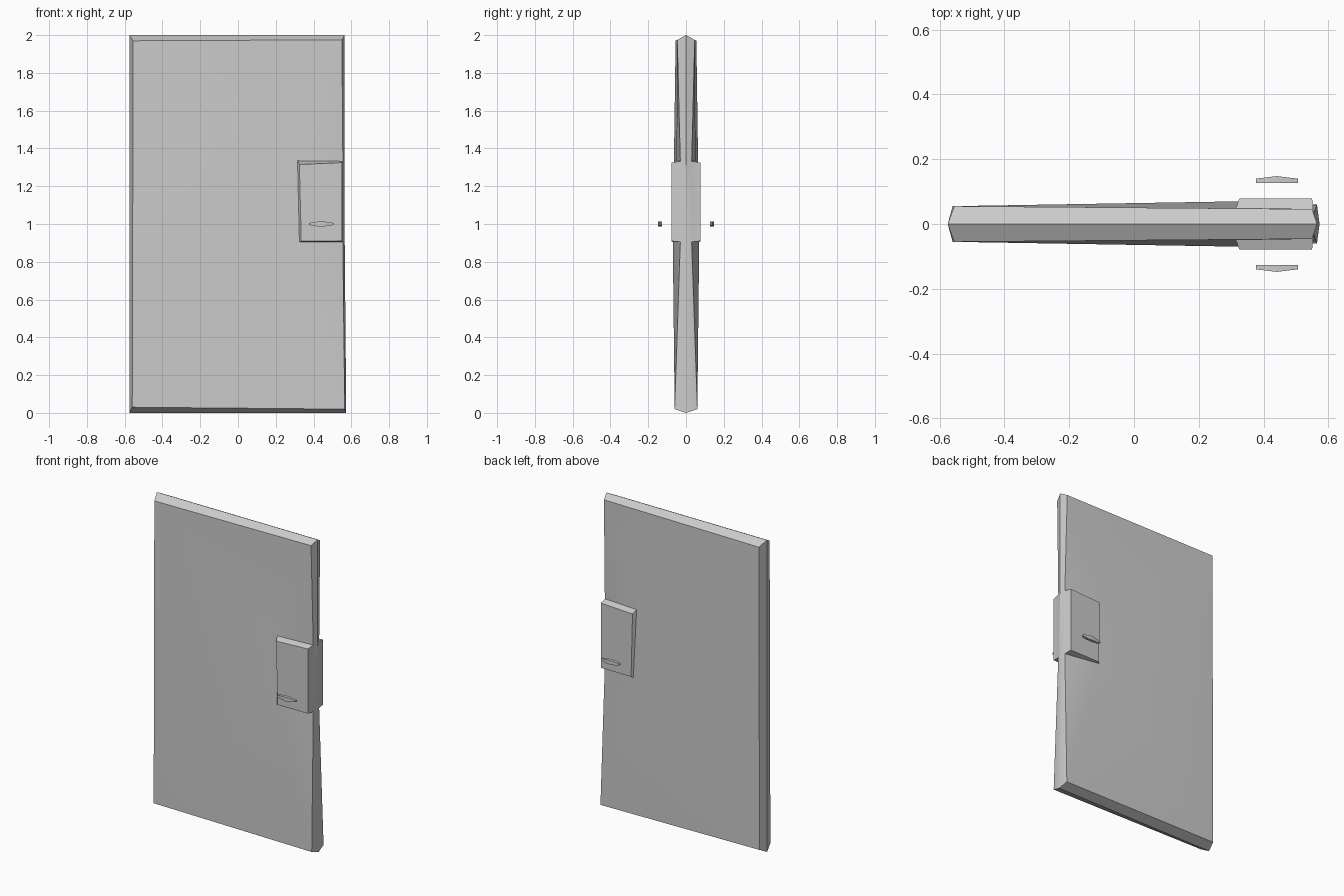
import bpy, bmesh, math

if "Cube" in bpy.data.objects:
    bpy.data.objects.remove(bpy.data.objects["Cube"])

grey = bpy.data.materials.new("plain grey")
grey.diffuse_color = (0.6, 0.6, 0.6, 1)
grey.use_nodes = True
grey.node_tree.nodes["Principled BSDF"].inputs["Base Color"].default_value = grey.diffuse_color


def make(name, verts, faces):
    """Mesh object with outward normals and smooth shading by angle."""
    mesh = bpy.data.meshes.new(name)
    bm = bmesh.new()
    vs = [bm.verts.new(v) for v in verts]
    for f in faces:
        bm.faces.new([vs[i] for i in f])
    bmesh.ops.remove_doubles(bm, verts=bm.verts, dist=0.0005)
    bmesh.ops.recalc_face_normals(bm, faces=bm.faces)
    bm.to_mesh(mesh)
    bm.free()
    ob = bpy.data.objects.new(name, mesh)
    bpy.context.collection.objects.link(ob)
    mesh.materials.append(grey)
    bpy.ops.object.select_all(action='DESELECT')
    ob.select_set(True)
    bpy.context.view_layer.objects.active = ob
    bpy.ops.object.shade_smooth_by_angle(angle=math.radians(30))
    return ob


# Door slab, front half: panel corners, lock base, lock plate, rim ridge
half = [
    (-0.555, -0.055, 1.97), (0.55, -0.046, 1.975),    # 0-1 panel top
    (0.555, -0.03, 1.332), (0.315, -0.05, 1.335),     # 2-3 lock base top
    (0.325, -0.07, 0.905), (0.555, -0.03, 0.905),     # 4-5 lock base bottom
    (0.565, -0.06, 0.02), (-0.56, -0.055, 0.03),      # 6-7 panel bottom
    (0.55, -0.078, 1.325), (0.325, -0.078, 1.315),    # 8-9 lock plate top
    (0.335, -0.078, 0.91), (0.55, -0.078, 0.91),      # 10-11 lock plate bottom
    (-0.575, 0, 2), (0.565, 0, 2), (0.565, 0, 1.33),  # 12-14 ridge
    (0.565, 0, 0.905), (0.573, 0, 0), (-0.575, 0, 0), # 15-17 ridge
]
half_faces = [
    (0, 3, 1), (1, 3, 2), (0, 4, 3), (0, 7, 4), (7, 6, 4), (4, 6, 5),  # panel
    (8, 9, 10, 11), (2, 3, 9, 8), (3, 4, 10, 9), (4, 5, 11, 10),       # lock
    (2, 8, 11, 5),
    (0, 1, 13, 12), (1, 2, 14, 13), (2, 5, 15, 14), (5, 6, 16, 15),    # rim
    (6, 7, 17, 16), (7, 0, 12, 17),
]
n = len(half)
verts = half + [(x, -y, z) for x, y, z in half]
faces = half_faces + [tuple(i + n for i in f) for f in half_faces]
make("door_slab", verts, faces)

# Floating lens-shaped handles on both sides: (x, half height, outer depth)
stations = [(0.376, 0.005, 0.14), (0.41, 0.0115, 0.144), (0.441, 0.013, 0.148),
            (0.472, 0.0115, 0.144), (0.506, 0.005, 0.14)]
for name, s in (("front_handle", -1), ("back_handle", 1)):
    hv, hf = [], []
    for x, h, d in stations:
        hv += [(x, s * 0.127, 1 - h), (x, s * d, 1 - h),
               (x, s * d, 1 + h), (x, s * 0.127, 1 + h)]
    for k in range(len(stations) - 1):
        for j in range(4):
            a, b = 4 * k + j, 4 * k + (j + 1) % 4
            hf.append((a, b, b + 4, a + 4))
    last = 4 * (len(stations) - 1)
    hf += [(0, 1, 2, 3), tuple(last + j for j in range(4))]
    make(name, hv, hf)
